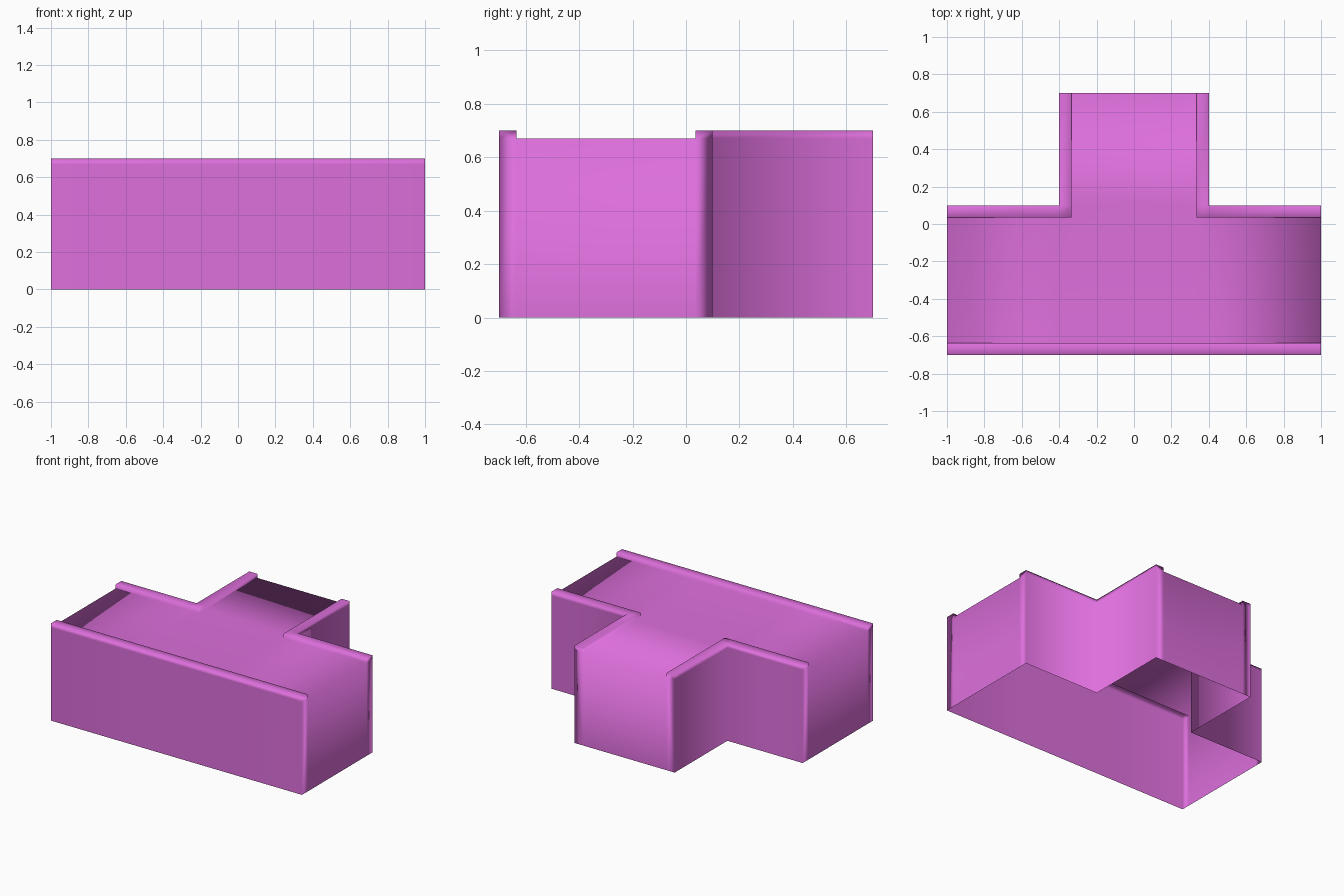
import bpy
import bmesh
from mathutils import Vector

cube = bpy.data.objects.get("Cube")
if cube:
    bpy.data.objects.remove(cube, do_unlink=True)

# Orchid plastic
orchid = bpy.data.materials.new("orchid")
orchid.use_nodes = True
colour = (0.73, 0.16, 0.72, 1.0)
orchid.diffuse_color = colour
orchid.node_tree.nodes["Principled BSDF"].inputs["Base Color"].default_value = colour

# Layout lines: main run along x, branch towards +y, raised lip along the walls
XS = [-1.0, -0.4, -0.335, 0.335, 0.4, 1.0]
YS = [-0.7, -0.635, 0.035, 0.1, 0.7]
ZS = [0.0, 0.67, 0.7]
LINES = (XS, YS, ZS)


def is_filled(cell):
    """True where the T-shaped body, or the lip above it, occupies the cell."""
    i, j, k = cell
    if not (0 <= i < 5 and 0 <= j < 4 and 0 <= k < 2):
        return False
    in_branch = 1 <= i <= 3
    if j == 3 and not in_branch:
        return False
    if k == 0:
        return True
    front_lip = j == 0
    back_lip = j >= 2 and i != 2
    return front_lip or back_lip


def add_side(bm, cell, axis, step):
    """Add the outward face of a cell on one side."""
    u, v = (axis + 1) % 3, (axis + 2) % 3
    corners = []
    for du, dv in ((0, 0), (1, 0), (1, 1), (0, 1)):
        index = list(cell)
        index[axis] += step > 0
        index[u] += du
        index[v] += dv
        corners.append(bm.verts.new([LINES[a][index[a]] for a in range(3)]))
    bm.faces.new(corners if step > 0 else corners[::-1])


# Hollow T-shaped cover: closed ends and top, open underneath
bm = bmesh.new()
for i in range(5):
    for j in range(4):
        for k in range(2):
            cell = (i, j, k)
            if not is_filled(cell):
                continue
            for axis in range(3):
                for step in (-1, 1):
                    neighbour = list(cell)
                    neighbour[axis] += step
                    open_bottom = neighbour[2] < 0
                    if not is_filled(neighbour) and not open_bottom:
                        add_side(bm, cell, axis, step)
bmesh.ops.remove_doubles(bm, verts=bm.verts, dist=0.0001)
for face in bm.faces:
    face.smooth = True

mesh = bpy.data.meshes.new("tee_cover")
bm.to_mesh(mesh)
bm.free()
mesh.materials.append(orchid)
cover = bpy.data.objects.new("tee_cover", mesh)
bpy.context.collection.objects.link(cover)

# Soft shading led by the large panels
soft = cover.modifiers.new("soft_shading", 'WEIGHTED_NORMAL')
soft.mode = 'FACE_AREA'
soft.weight = 50
